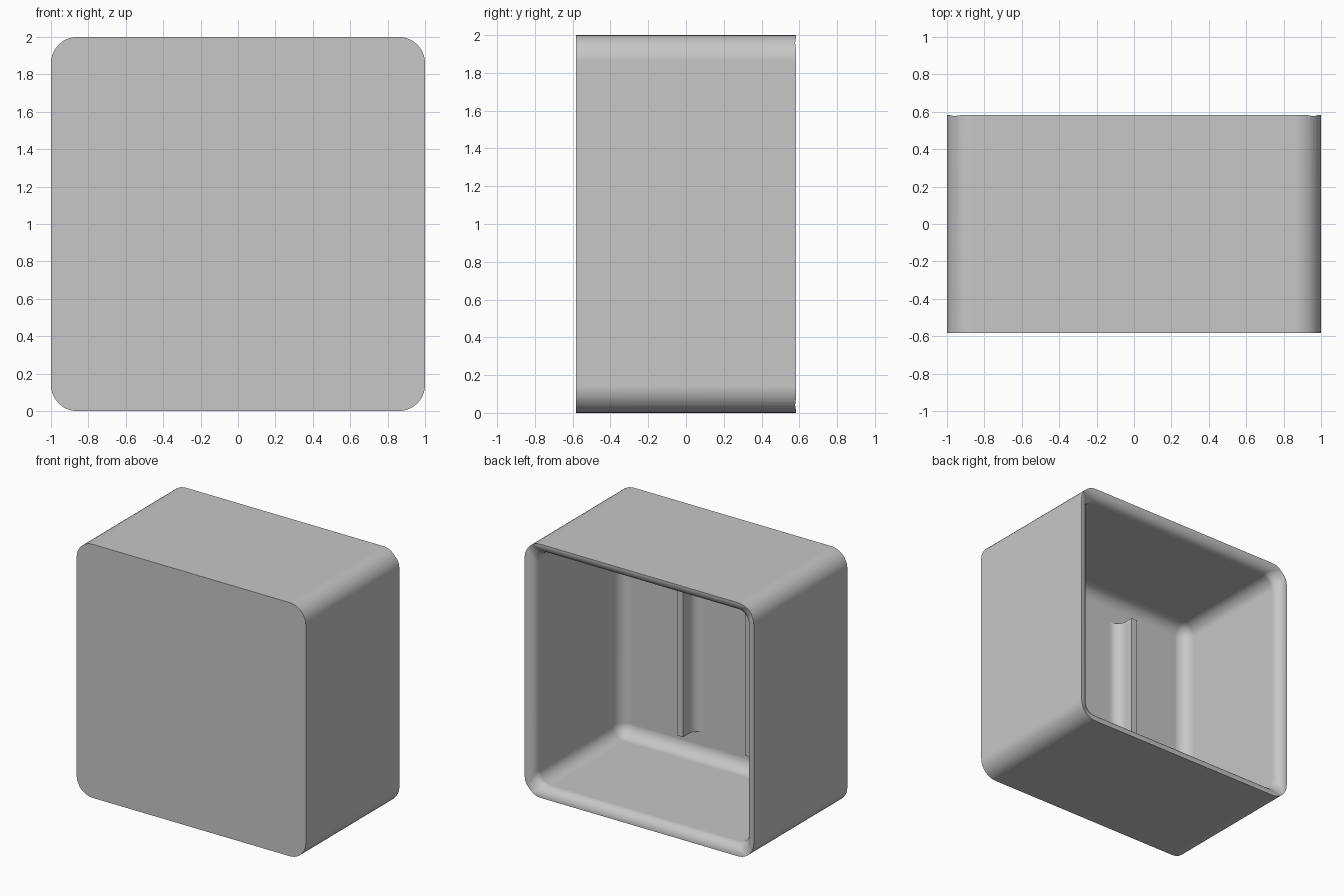
import bpy, bmesh
from math import sin, cos, pi

cube = bpy.data.objects.get("Cube")
if cube:
    bpy.data.objects.remove(cube, do_unlink=True)

HALF, DEPTH, WALL = 1.0, 0.583, 0.08    # outer half size, half depth, wall thickness
CORNER, FILLET = 0.14, 0.1              # outer corner and inner fillet radii
FLOOR = -DEPTH + WALL                   # inside face of the front panel

grey = bpy.data.materials.new("plain_grey")
grey.use_nodes = True
colour = (0.57, 0.57, 0.57, 1)
grey.diffuse_color = colour
grey.node_tree.nodes["Principled BSDF"].inputs["Base Color"].default_value = colour


def ring(half, radius, y, steps=10):
    """Rounded square in the xz plane at depth y."""
    pts = []
    for q in range(4):
        sx, sz = ((1, 1), (-1, 1), (-1, -1), (1, -1))[q]
        for i in range(steps + 1):
            a = (q + i / steps) * pi / 2
            pts.append((sx * (half - radius) + radius * cos(a), y,
                        1 + sz * (half - radius) + radius * sin(a)))
    return pts


def loft(name, rings):
    """Closed solid through a list of equal rings."""
    bm = bmesh.new()
    loops = [[bm.verts.new(p) for p in r] for r in rings]
    n = len(loops[0])
    for a, b in zip(loops, loops[1:]):
        for i in range(n):
            j = (i + 1) % n
            bm.faces.new((a[i], a[j], b[j], b[i]))
    bm.faces.new(loops[0])
    bm.faces.new(loops[-1])
    bmesh.ops.recalc_face_normals(bm, faces=bm.faces)
    mesh = bpy.data.meshes.new(name)
    bm.to_mesh(mesh)
    bm.free()
    mesh.materials.append(grey)
    obj = bpy.data.objects.new(name, mesh)
    bpy.context.collection.objects.link(obj)
    return obj


def finish(obj):
    """Smooth shading with crisp edges."""
    bpy.ops.object.select_all(action='DESELECT')
    obj.select_set(True)
    bpy.context.view_layer.objects.active = obj
    for m in list(obj.modifiers):
        bpy.ops.object.modifier_apply(modifier=m.name)
    bpy.ops.object.shade_smooth_by_angle(angle=pi / 6)
    obj.modifiers.new("even_normals", 'WEIGHTED_NORMAL').keep_sharp = True


# Outer housing block
housing = loft("housing", [ring(HALF, CORNER, -DEPTH), ring(HALF, CORNER, DEPTH)])

# Cavity: filleted floor, straight walls, then a rim rolled outwards
inner = HALF - WALL
rings = []
for i in range(9):
    a = i / 8 * pi / 2
    r = max(FILLET * sin(a), 0.004)
    rings.append(ring(inner - FILLET + r, r, FLOOR + FILLET * (1 - cos(a))))
roll = WALL - 0.004
for i in range(9):
    a = i / 8 * pi / 2
    rings.append(ring(inner + roll * (1 - cos(a)), 0.01 + (FILLET - 0.01) * cos(a),
                      DEPTH - roll * (1 - sin(a))))
rings.append(ring(inner + roll, 0.01, DEPTH + 0.05))
cavity = loft("cavity_cutter", rings)

cut = housing.modifiers.new("cavity", 'BOOLEAN')
cut.operation = 'DIFFERENCE'
cut.solver = 'EXACT'
cut.object = cavity
finish(housing)
cavity_mesh = cavity.data
bpy.data.objects.remove(cavity, do_unlink=True)
bpy.data.meshes.remove(cavity_mesh)

# Two upright ribs on the inside of the front panel, filleted towards the middle
IN, OUT, TOP, R = 0.27, 0.325, -0.35, 0.08
profile = [(IN - R, FLOOR - 0.02), (OUT, FLOOR - 0.02), (OUT, TOP), (IN, TOP)]
for i in range(9):
    a = i / 8 * pi / 2
    profile.append((IN - R + R * cos(a), FLOOR + R - R * sin(a)))
for side, name in ((1, "left_rib"), (-1, "right_rib")):
    finish(loft(name, [[(side * x, y, z) for x, y in profile] for z in (0.28, 1.72)]))
